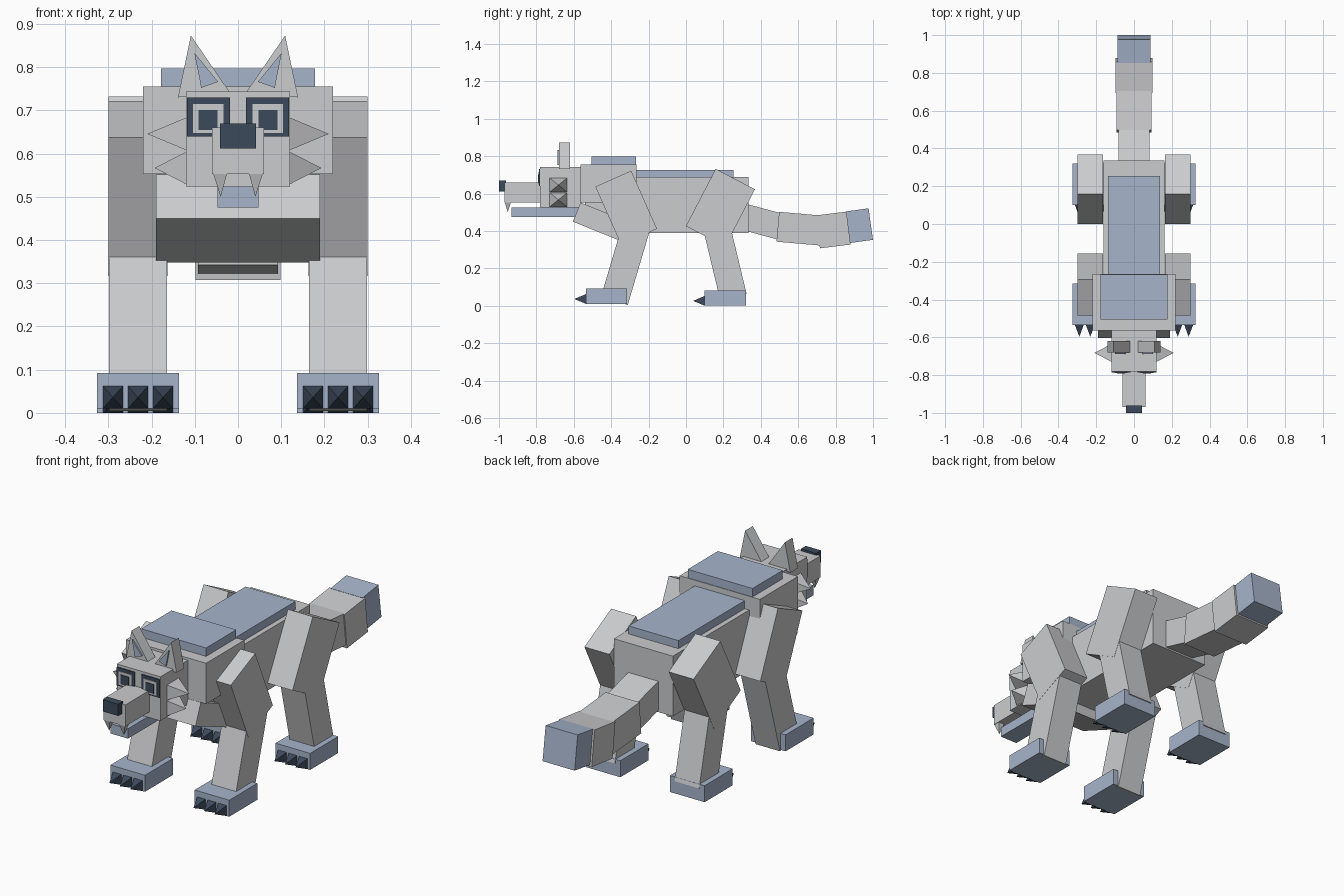
import bpy, bmesh
from math import radians
from mathutils import Matrix, Vector

cube = bpy.data.objects.get("Cube")
if cube:
    bpy.data.objects.remove(cube, do_unlink=True)


def material(name, rgb):
    m = bpy.data.materials.new(name)
    m.use_nodes = True
    m.diffuse_color = (*rgb, 1)
    m.node_tree.nodes["Principled BSDF"].inputs["Base Color"].default_value = (*rgb, 1)
    return m


FUR = material("light_grey_fur", (0.60, 0.605, 0.62))
BLUE = material("slate_blue_fur", (0.38, 0.46, 0.60))
DARK = material("dark_navy", (0.046, 0.068, 0.105))


def hull(name, points, mat):
    """Convex flat-faced solid around a few points."""
    bm = bmesh.new()
    for p in points:
        bm.verts.new(p)
    bmesh.ops.convex_hull(bm, input=bm.verts)
    bmesh.ops.dissolve_limit(bm, angle_limit=radians(0.5), verts=bm.verts, edges=bm.edges)
    bmesh.ops.recalc_face_normals(bm, faces=bm.faces)
    mesh = bpy.data.meshes.new(name)
    bm.to_mesh(mesh)
    bm.free()
    mesh.materials.append(mat)
    ob = bpy.data.objects.new(name, mesh)
    bpy.context.collection.objects.link(ob)
    return ob


def tilted(name, centre, size, mat, pitch=0):
    """Box pitched about the x axis, in degrees."""
    rot = Matrix.Rotation(radians(pitch), 3, 'X')
    corners = [Vector((i * size[0], j * size[1], k * size[2])) / 2
               for i in (-1, 1) for j in (-1, 1) for k in (-1, 1)]
    return hull(name, [rot @ c + Vector(centre) for c in corners], mat)


def block(name, x, y, z, mat):
    """Upright box from ranges."""
    return hull(name, [(a, b, c) for a in x for b in y for c in z], mat)


def prism(name, profile, y, s, mat):
    """Profile in x and z, extruded along y, on side s."""
    return hull(name, [(s * px, b, pz) for px, pz in profile for b in y], mat)


# Trunk
block("body", (-.162, .162), (-.4, .335), (.388, .687), FUR)
block("back_patch", (-.137, .137), (-.27, .255), (.687, .727), BLUE)
block("chest", (-.22, .22), (-.565, -.265), (.553, .755), FUR)
block("shoulder_patch", (-.178, .178), (-.505, -.268), (.755, .797), BLUE)
block("chest_core", (-.16, .16), (-.54, -.3), (.46, .56), FUR)
tilted("brisket", (0, -.459, .45), (.38, .27, .11), FUR, -22)

# Tail
tilted("tail_base", (0, .385, .455), (.165, .26, .14), FUR, -15)
tilted("tail_middle", (0, .608, .412), (.186, .235, .16), FUR, -5)
tilted("tail_end", (0, .787, .405), (.196, .165, .177), FUR, 7)
tilted("tail_tip", (0, .926, .428), (.176, .125, .17), BLUE, 8)

# Head
block("head", (-.12, .12), (-.78, -.56), (.524, .743), FUR)
block("snout", (-.06, .06), (-.97, -.78), (.553, .66), FUR)
block("nose", (-.042, .042), (-1, -.962), (.612, .67), DARK)
block("lower_jaw", (-.048, .048), (-.932, -.575), (.475, .524), BLUE)

for side, s in (("left", 1), ("right", -1)):
    # Ears
    prism(side + "_ear", [(.109, .873), (.139, .73), (.02, .743)], (-.68, -.62), s, FUR)
    prism(side + "_inner_ear", [(.101, .833), (.085, .752), (.046, .766)],
          (-.688, -.68), s, BLUE)
    # Eyes
    for part, x, z, y, mat in (
            ("eye_rim", (.019, .118), (.64, .73), -.786, DARK),
            ("eye_white", (.034, .104), (.648, .715), -.789, FUR),
            ("pupil", (.047, .091), (.655, .701), -.792, DARK)):
        block(f"{side}_{part}", [s * v for v in x], (y, -.78), z, mat)
    # Fang
    hull(side + "_fang", [(s * x, y, .555) for x in (.025, .058) for y in (-.97, -.935)]
         + [(s * .04, -.953, .5)], FUR)
    # Cheek spikes
    for part, low, high, tip in (("upper", .607, .684, .21), ("lower", .528, .605, .193)):
        hull(f"{side}_{part}_cheek_spike",
             [(s * .118, y, z) for y in (-.73, -.635) for z in (low, high)]
             + [(s * tip, -.682, (low + high) / 2)], FUR)

    # Legs
    mid = s * .2315
    tilted(side + "_front_thigh", (mid, -.32, .524), (.137, .21, .34), FUR, 24)
    tilted(side + "_front_shin", (mid, -.325, .222), (.135, .15, .41), FUR, -16.5)
    tilted(side + "_hind_thigh", (mid, .184, .524), (.137, .237, .345), FUR, -27.5)
    tilted(side + "_hind_shin", (mid, .207, .24), (.135, .145, .4), FUR, 13.5)

    # Paws and claws
    for end, toe, floor in (("front", -.535, .01), ("hind", .1, 0)):
        block(f"{side}_{end}_paw", (mid - .095, mid + .095), (toe, toe + .22),
              (floor, floor + .082), BLUE)
        for n in range(3):
            x = mid + (n - 1) * .058
            hull(f"{side}_{end}_claw_{n + 1}",
                 [(x + dx, toe, floor + h) for dx in (-.023, .023) for h in (0, .052)]
                 + [(x, toe - .062, floor + .026)], DARK)
